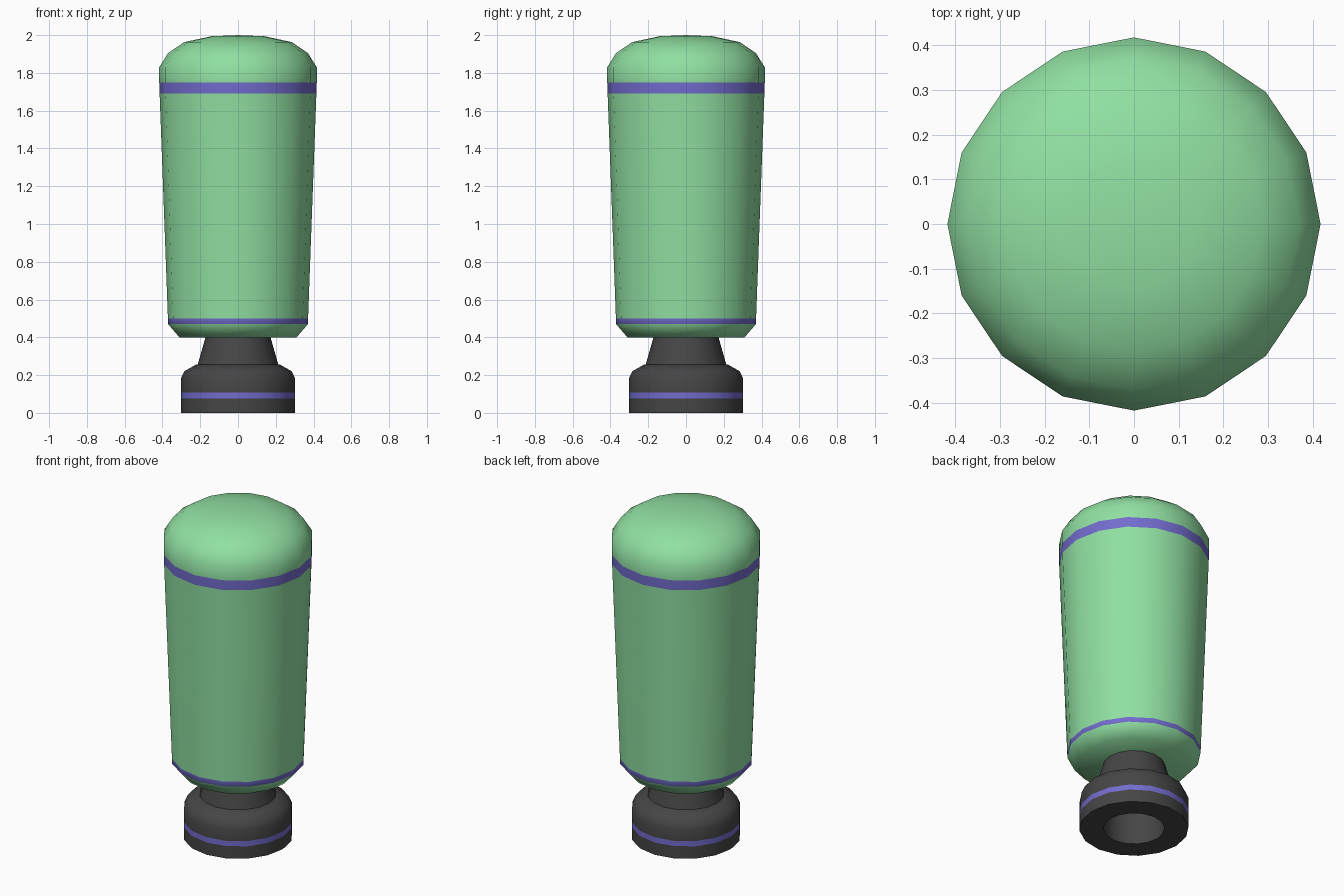
import bpy, bmesh, math

if "Cube" in bpy.data.objects:
    bpy.data.objects.remove(bpy.data.objects["Cube"])

SIDES = 16


def material(name, rgb):
    m = bpy.data.materials.new(name)
    m.diffuse_color = (*rgb, 1)
    m.use_nodes = True
    m.node_tree.nodes["Principled BSDF"].inputs["Base Color"].default_value = m.diffuse_color
    return m


green = material("green", (0.28, 0.74, 0.36))
purple = material("purple", (0.17, 0.15, 0.61))
dark = material("dark_grey", (0.06, 0.06, 0.06))


def lathe(name, profile, mats, bands, angle):
    """Spin an (r, z) profile; segment indices in bands get the second material."""
    bm = bmesh.new()
    rings = []
    for r, z in profile:
        if r == 0:
            rings.append([bm.verts.new((0, 0, z))] * SIDES)
        else:
            rings.append([bm.verts.new((r * math.cos(2 * math.pi * i / SIDES),
                                        r * math.sin(2 * math.pi * i / SIDES), z))
                          for i in range(SIDES)])
    for s, (a, b) in enumerate(zip(rings, rings[1:])):
        for i in range(SIDES):
            j = (i + 1) % SIDES
            corners = list(dict.fromkeys((a[i], a[j], b[j], b[i])))
            bm.faces.new(corners).material_index = int(s in bands)
    bmesh.ops.recalc_face_normals(bm, faces=bm.faces)
    mesh = bpy.data.meshes.new(name)
    bm.to_mesh(mesh)
    bm.free()
    for m in mats:
        mesh.materials.append(m)
    ob = bpy.data.objects.new(name, mesh)
    bpy.context.collection.objects.link(ob)
    bpy.ops.object.select_all(action='DESELECT')
    ob.select_set(True)
    bpy.context.view_layer.objects.active = ob
    bpy.ops.object.shade_smooth_by_angle(angle=math.radians(angle))
    return ob


# Tapered body with domed top and two purple rings
lathe("body",
      [(0, 0.40), (0.31, 0.40), (0.37, 0.47), (0.371, 0.50), (0.415, 1.69),
       (0.417, 1.75), (0.417, 1.83), (0.37, 1.905), (0.285, 1.963),
       (0.14, 1.994), (0, 2.0)],
      (green, purple), (2, 4), 55)

# Socketed base and neck, bored from below, with one purple ring
lathe("base",
      [(0, 0.395), (0.165, 0.395), (0.17, 0), (0.303, 0), (0.303, 0.075),
       (0.303, 0.107), (0.303, 0.18), (0.285, 0.22), (0.22, 0.257),
       (0.213, 0.257), (0.172, 0.40), (0.165, 0.40)],
      (dark, purple), (4,), 50)
